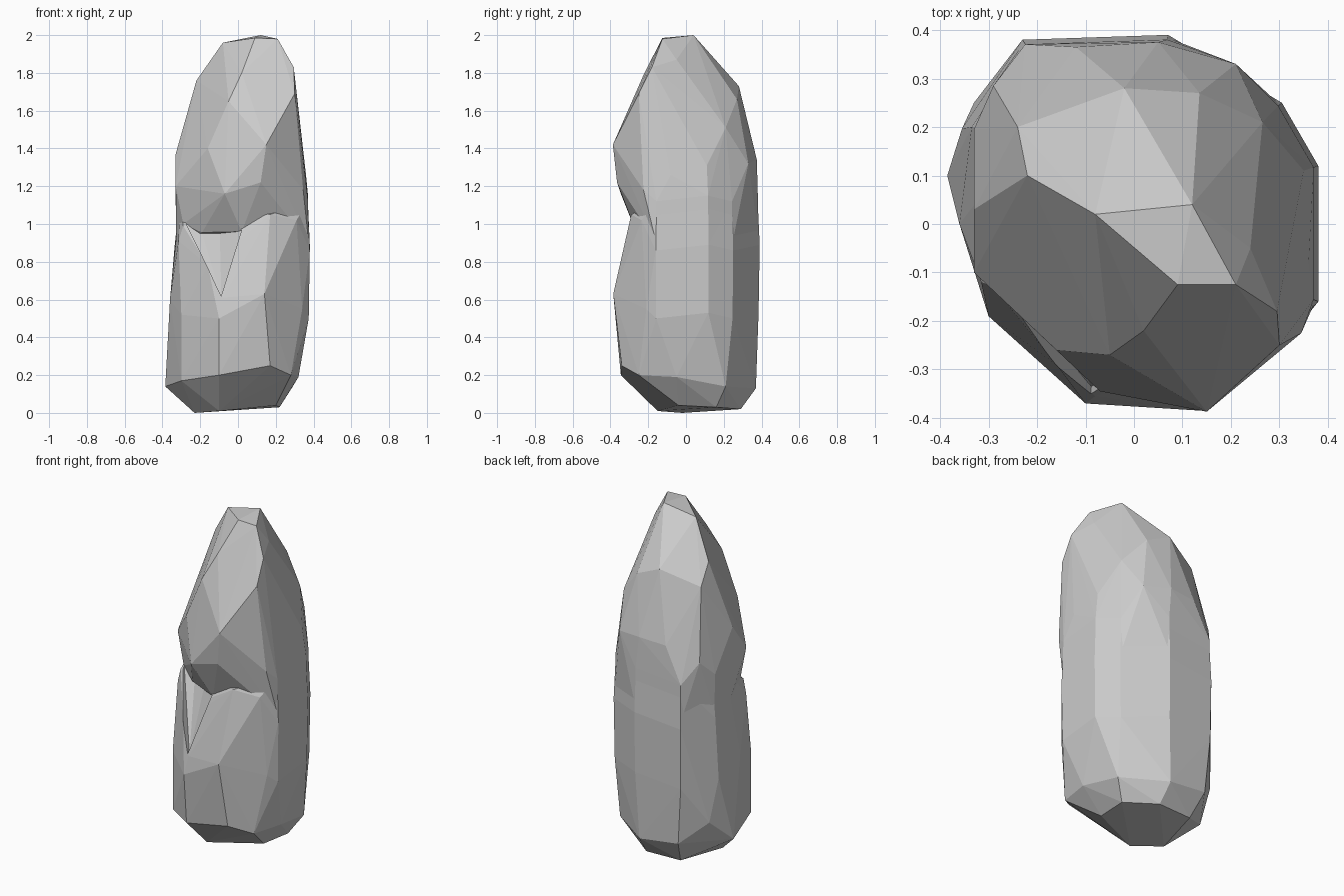
import bpy, bmesh
from mathutils import Vector

# Plan outline of the sides and back, shared by both masses
BACK = [(.38, -.16), (.38, .12), (.305, .25), (.07, .39),
        (-.23, .38), (-.36, .20), (-.36, .07)]


def ring(z, s, left=1, dz=.03):
    # one scaled, slightly staggered course; "left" pulls in the left side
    return [(x * s * (left if x < -.3 else 1), y * s, z + dz * (i % 2))
            for i, (x, y) in enumerate(BACK)]


def hull(name, points):
    # faceted convex chunk around the points
    bm = bmesh.new()
    for p in points:
        bm.verts.new(Vector(p))
    res = bmesh.ops.convex_hull(bm, input=bm.verts)
    junk = {g for g in res["geom_interior"] + res["geom_unused"]
            if isinstance(g, bmesh.types.BMVert)}
    bmesh.ops.delete(bm, geom=list(junk), context='VERTS')
    bmesh.ops.recalc_face_normals(bm, faces=bm.faces)
    me = bpy.data.meshes.new(name)
    bm.to_mesh(me)
    bm.free()
    ob = bpy.data.objects.new(name, me)
    bpy.context.collection.objects.link(ob)
    return ob


def combine(target, other, operation):
    # apply a boolean and discard the helper
    mod = target.modifiers.new("combine", 'BOOLEAN')
    mod.operation = operation
    mod.solver = 'EXACT'
    mod.object = other
    bpy.context.view_layer.objects.active = target
    bpy.ops.object.modifier_apply(modifier=mod.name)
    bpy.data.objects.remove(other, do_unlink=True)


# Lower mass: chamfered foot, upright sides, sloping front ledge
foot = [(-.23, -.02, 0), (-.1, -.15, .01), (.2, -.04, .04), (.22, .16, .03),
        (.06, .29, .02), (-.16, .28, .02)]
base = [(-.385, .10, .14), (-.30, -.19, .17), (-.1, -.345, .2), (.17, -.34, .25),
        (.28, -.25, .2), (.32, -.05, .19), (.29, .21, .14), (.05, .37, .13),
        (-.2, .36, .16), (-.33, .25, .28)]
front = [(-.3, -.19, .52), (-.1, -.37, .5), (.14, -.385, .63), (.34, -.21, .55),
         (-.36, .0, .6), (-.08, -.355, .61), (-.16, -.29, .78), (-.315, -.12, .91)]
ledge = [(.17, -.29, 1.05), (.02, -.28, .96), (.31, -.235, 1.02), (-.29, -.13, .99)]
stone = hull("standing_stone", foot + base + front + ledge
             + ring(.5, .985) + ring(.86, 1, .93) + ring(1.12, .97, .88))

# Valley running down the front of the ledge
valley = hull("valley_cutter", [(-.19, -.14, .95), (.02, -.27, .965), (-.088, -.335, .61),
                                (-.28, -.11, 1.01), (-.1, -.12, 1.1), (-.3, -.3, 1.1),
                                (.02, -.45, 1.1), (-.1, -.5, .7)])
combine(stone, valley, 'DIFFERENCE')

# Upper mass: front bulge above the notch, tapering to a small crown
bulge = [(-.29, -.10, 1.0), (-.19, -.16, .955), (.02, -.265, .96),
         (-.33, -.1, 1.2), (-.07, -.345, 1.16), (.12, -.365, 1.22),
         (.15, -.387, 1.42), (-.16, -.26, 1.4), (-.33, .03, 1.37),
         (-.05, -.27, 1.65), (.30, -.25, 1.69), (.345, -.225, 1.18)]
shoulder = [(.36, -.08, 1.26), (.35, .11, 1.31), (.21, .33, 1.32), (.05, .375, 1.34),
            (-.12, .365, 1.33), (-.29, .285, 1.24), (-.24, .2, 1.65),
            (.265, .21, 1.51), (.135, .27, 1.66), (-.02, .28, 1.73)]
crown = [(-.22, .1, 1.76), (.02, -.22, 1.8), (.295, -.18, 1.83), (.24, -.05, 1.87),
         (-.08, .02, 1.96), (.12, .04, 2.0), (.21, -.125, 1.98), (.09, -.125, 1.985)]
top = hull("upper_mass", bulge + shoulder + crown
           + ring(.9, .985, .92) + ring(1.12, .975, .94))

# Join the two masses into one closed stone
combine(stone, top, 'UNION')
